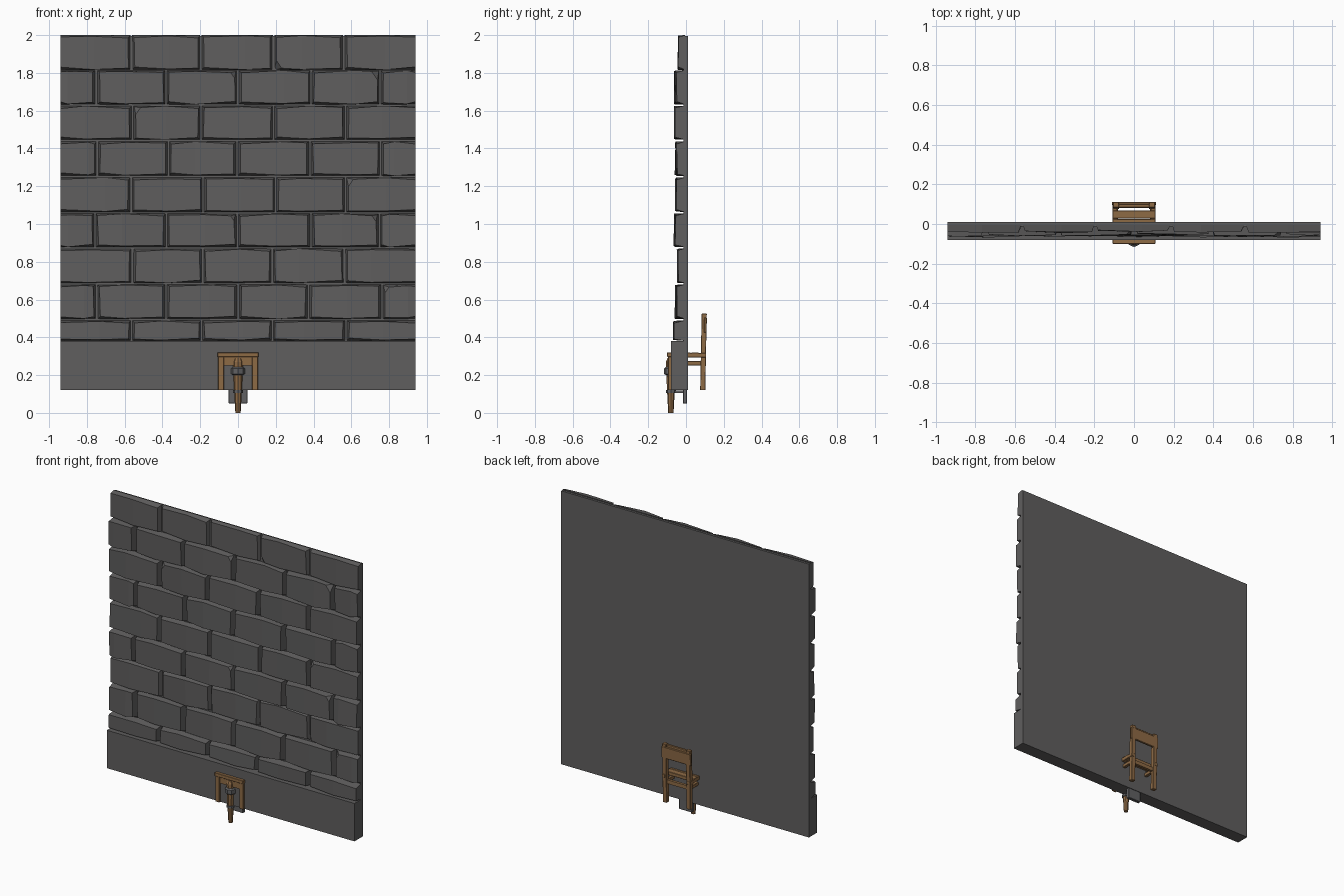
import bpy, bmesh, random
from mathutils import Vector

if "Cube" in bpy.data.objects:
    bpy.data.objects.remove(bpy.data.objects["Cube"])

random.seed(4)

def material(name, col):
    m = bpy.data.materials.new(name)
    m.diffuse_color = (*col, 1)
    m.use_nodes = True
    m.node_tree.nodes["Principled BSDF"].inputs["Base Color"].default_value = m.diffuse_color
    return m

STONE = material("dark stone", (0.115, 0.112, 0.112))
WOOD = material("brown wood", (0.27, 0.145, 0.06))
IRON = material("grey iron", (0.12, 0.12, 0.125))

def finish(name, bm, mat):
    bmesh.ops.recalc_face_normals(bm, faces=bm.faces)
    me = bpy.data.meshes.new(name)
    bm.to_mesh(me)
    bm.free()
    me.materials.append(mat)
    ob = bpy.data.objects.new(name, me)
    bpy.context.collection.objects.link(ob)
    return ob

def box(name, lo, hi, mat, lean=0.0, bevel=0.0):
    """Box from corner to corner; lean shifts its top along y."""
    bm = bmesh.new()
    bmesh.ops.create_cube(bm, size=1)
    for v in bm.verts:
        t = v.co + Vector((.5, .5, .5))
        v.co = [lo[i] + t[i] * (hi[i] - lo[i]) for i in range(3)]
        v.co.y += lean * t.z
    if bevel:
        bmesh.ops.bevel(bm, geom=bm.edges[:], offset=bevel, segments=1, affect='EDGES')
    return finish(name, bm, mat)

def turned(name, profile, y, mat, sides=8):
    """Closed upright turned shape from (radius, z) pairs."""
    bm = bmesh.new()
    rings = []
    for r, z in profile:
        c = bmesh.ops.create_circle(bm, segments=sides, radius=r)["verts"]
        for v in c:
            v.co += Vector((0, y, z))
        rings.append(c)
    for a, b in zip(rings, rings[1:]):
        for i in range(sides):
            j = (i + 1) % sides
            bm.faces.new((a[i], a[j], b[j], b[i]))
    bm.faces.new(rings[0])
    bm.faces.new(rings[-1])
    return finish(name, bm, mat)

# wall slab and plinth
W = 0.94
box("wall_slab", (-W, -0.012, 0.12), (W, 0.01, 1.995), STONE)
box("plinth", (-W, -0.08, 0.12), (W, 0.01, 0.38), STONE)

# one rough brick: tapered block with a bowed front and optional broken corner
def jit(a):
    return random.uniform(-a, a)

def brick(name, x0, x1, z0, z1, front, chip):
    bm = bmesh.new()
    xm = (x0 + x1) / 2 + jit(0.06)
    il = 0 if x0 <= -W else 0.012
    ir = 0 if x1 >= W else 0.012
    outline = [(x0, z0, il, 1), (xm, z0, 0, 1), (x1, z0, -ir, 1),
               (x1, z1, -ir, -1), (xm, z1, 0, -1), (x0, z1, il, -1)]
    back, face = [], []
    for k, (x, z, dx, dz) in enumerate(outline):
        back.append(bm.verts.new((x, -0.005, z)))
        inset = 0.004 if k in (1, 4) else 0.012
        wob = jit(0.004) if dx else 0
        face.append(bm.verts.new((x + dx + wob, front + (0 if k in (1, 4) else 0.005) + jit(0.003),
                                  z + dz * (inset + jit(0.004)))))
    bm.faces.new(back)
    bm.faces.new((face[0], face[1], face[4], face[5]))
    bm.faces.new((face[1], face[2], face[3], face[4]))
    for i in range(6):
        j = (i + 1) % 6
        bm.faces.new((back[i], back[j], face[j], face[i]))
    if chip:
        sx, sz = chip
        corner = Vector((x1 if sx > 0 else x0, front, z1 if sz > 0 else z0))
        normal = Vector((sx * 0.6, -0.7, sz * 0.4)).normalized()
        cut = bmesh.ops.bisect_plane(bm, geom=bm.verts[:] + bm.edges[:] + bm.faces[:],
                                     plane_co=corner - normal * 0.029, plane_no=normal,
                                     clear_outer=True)
        edges = [e for e in cut["geom_cut"] if isinstance(e, bmesh.types.BMEdge)]
        bmesh.ops.holes_fill(bm, edges=edges)
    finish(name, bm, STONE)

# nine courses from the top, in running bond
courses = [(1.816, 2.0, -.042), (1.633, 1.814, -.058), (1.446, 1.626, -.061),
           (1.255, 1.438, -.056), (1.062, 1.247, -.056), (0.877, 1.056, -.061),
           (0.687, 0.87, -.046), (0.497, 0.68, -.056), (0.381, 0.49, -.066)]
chips = {(0, 3): (-1, -1), (1, 2): (1, 1), (1, 4): (1, 1), (2, 1): (-1, 1),
         (4, 4): (-1, 1), (5, 2): (1, 1), (5, 4): (1, 1), (7, 5): (-1, 1)}
for r, (z0, z1, front) in enumerate(courses):
    joints = [-.56, -.19, .19, .565] if r % 2 == 0 else [-.75, -.375, 0, .38, .755]
    xs = [-W] + [x + jit(0.008) for x in joints] + [W]
    for c in range(len(xs) - 1):
        g0 = 0.004 if c else 0
        g1 = 0.004 if c < len(xs) - 2 else 0
        brick(f"brick_{r}_{c}", xs[c] + g0, xs[c + 1] - g1, z0, z1,
              front + jit(0.004), chips.get((r, c)))

# chair: legs, back posts and side rails in mirrored pairs
for side, s in (("left", -1), ("right", 1)):
    def pair(name, xa, xb, y0, y1, z0, z1, lean=0):
        a, b = sorted((s * xa, s * xb))
        box(f"chair_{name}_{side}", (a, y0, z0), (b, y1, z1), WOOD, lean, 0.002)
    pair("front_leg", .075, .105, -.095, -.068, .12, .298)
    pair("back_post", .075, .105, .075, .102, .12, .525, .008)
    pair("seat_rail", .085, .108, -.08, .107, .293, .316)
    pair("low_rail", .08, .1, -.08, .102, .252, .275)
# chair: seat boards, cross rails and backrest
for i in range(4):
    y = -.1 + i * .0425
    box(f"chair_seat_board_{i}", (-.108, y, .296), (.108, y + .04, .32), WOOD, 0, 0.002)
box("chair_front_rail", (-.09, -.09, .252), (.09, -.072, .296), WOOD)
box("chair_back_rail", (-.09, .08, .252), (.09, .098, .278), WOOD)
box("chair_backrest", (-.112, .094, .425), (.112, .108, .505), WOOD, .003, 0.003)
box("chair_top_rail", (-.085, .084, .495), (.085, .1, .52), WOOD, 0, 0.002)

# torch on its iron holder
turned("torch_shaft", [(.014, 0), (.02, .11), (.024, .2), (.026, .27), (.018, .29)], -.08, WOOD)
turned("torch_upper_ring", [(.027, .2), (.036, .207), (.036, .235), (.027, .242)], -.08, IRON)
turned("torch_lower_ring", [(.026, .105), (.026, .12)], -.08, IRON)
box("torch_wall_plate", (-.05, -.017, .05), (.05, .006, .25), IRON, 0, 0.003)
box("torch_upper_arm", (-.012, -.07, .21), (.012, -.01, .232), IRON)
box("torch_lower_arm", (-.012, -.07, .106), (.012, -.01, .119), IRON)
